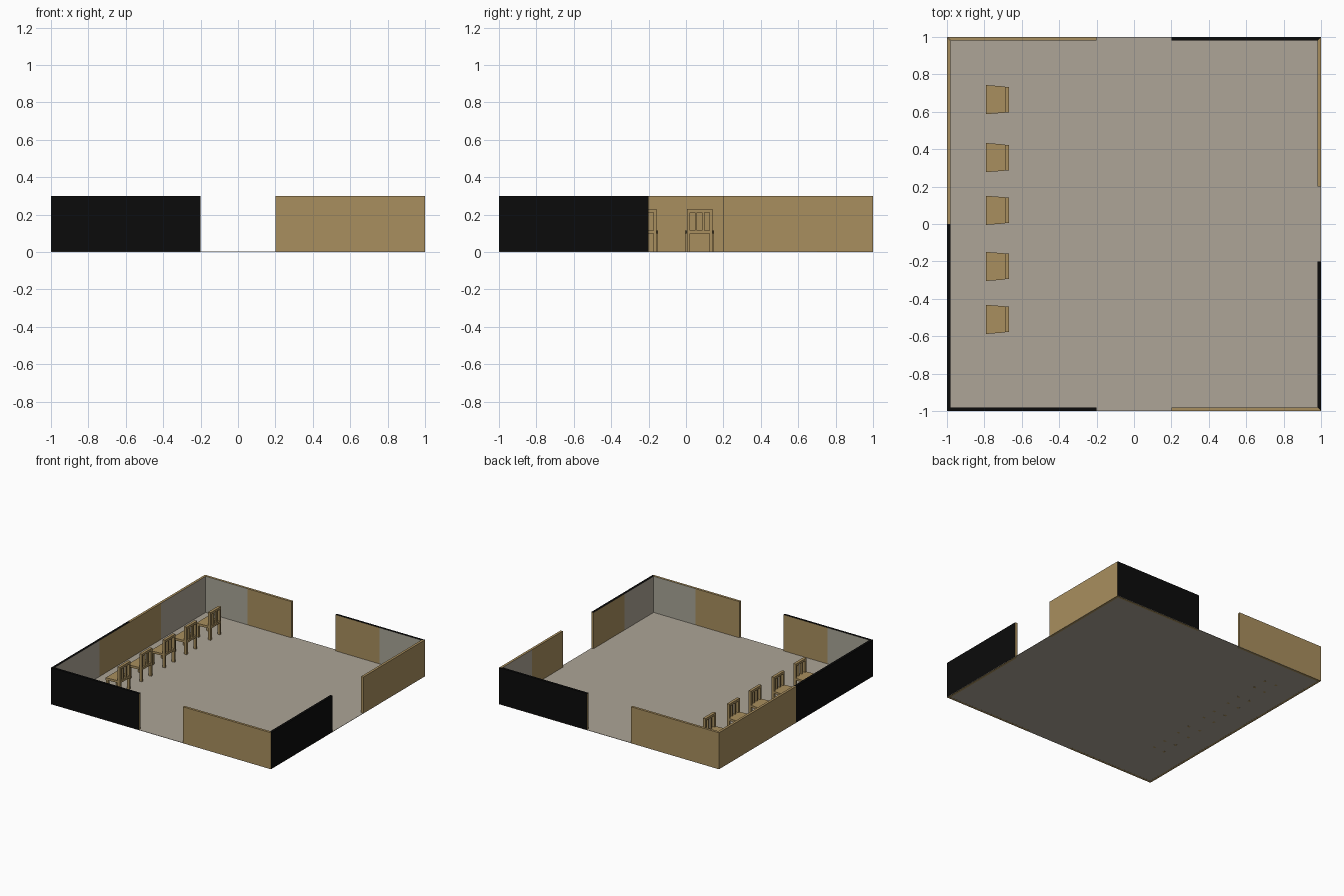
import bpy, bmesh, math
from mathutils import Vector, Matrix

if "Cube" in bpy.data.objects:
    bpy.data.objects.remove(bpy.data.objects["Cube"])


def material(name, r, g, b):
    lin = [((c / 255 + 0.055) / 1.055) ** 2.4 if c > 10 else c / 255 / 12.92 for c in (r, g, b)]
    m = bpy.data.materials.new(name)
    m.diffuse_color = (*lin, 1)
    m.use_nodes = True
    m.node_tree.nodes["Principled BSDF"].inputs["Base Color"].default_value = m.diffuse_color
    return m


WOOD, BLACK, GREY, PALE = 0, 1, 2, 3
MATS = [material("wood", 169, 143, 94), material("black", 11, 11, 11),
        material("floor_grey", 173, 165, 151), material("plaster_grey", 169, 166, 151)]


def finish(name, bm):
    bmesh.ops.remove_doubles(bm, verts=bm.verts, dist=1e-5)
    bmesh.ops.recalc_face_normals(bm, faces=bm.faces)
    me = bpy.data.meshes.new(name)
    bm.to_mesh(me)
    bm.free()
    for m in MATS:
        me.materials.append(m)
    ob = bpy.data.objects.new(name, me)
    bpy.context.collection.objects.link(ob)
    return ob


def prism(name, outline, z0, z1, mat):
    """Extrude a flat outline upwards."""
    bm = bmesh.new()
    f = bm.faces.new([bm.verts.new((x, y, z0)) for x, y in outline])
    ext = bmesh.ops.extrude_face_region(bm, geom=[f])
    for v in ext["geom"]:
        if isinstance(v, bmesh.types.BMVert):
            v.co.z = z1
    for face in bm.faces:
        face.material_index = mat
    return finish(name, bm)


def rect(x0, x1, y0, y1):
    return [(x0, y0), (x1, y0), (x1, y1), (x0, y1)]


H, T = 0.30, 0.02


def wall(name, turn, stations, outer_cols, inner_cols):
    """Wall run along the front edge, mitred at the corners, then turned."""
    bm = bmesh.new()
    rot = Matrix.Rotation(turn * math.pi / 2, 4, 'Z')

    def quad(pts, mat):
        f = bm.faces.new([bm.verts.new(rot @ Vector(p)) for p in pts])
        f.material_index = mat

    def inner(u):
        return max(-1 + T, min(1 - T, u))

    yo, yi = -1, -1 + T
    for a, b, co, ci in zip(stations, stations[1:], outer_cols, inner_cols):
        ia, ib = inner(a), inner(b)
        quad([(a, yo, 0), (b, yo, 0), (b, yo, H), (a, yo, H)], co)
        quad([(ib, yi, 0), (ia, yi, 0), (ia, yi, H), (ib, yi, H)], ci)
        quad([(a, yo, H), (b, yo, H), (ib, yi, H), (ia, yi, H)], co)
        quad([(a, yo, 0), (ia, yi, 0), (ib, yi, 0), (b, yo, 0)], WOOD)
    # exposed ends at the doorways
    for u in (stations[0], stations[-1]):
        if abs(u) < 1:
            quad([(u, yo, 0), (u, yi, 0), (u, yi, H), (u, yo, H)], WOOD)
    return finish(name, bm)


# Floor
prism("floor", rect(-1, 1, -1, 1), 0.0005, 0.003, GREY)

# Walls with a doorway on three sides
for k, side in enumerate(("front", "right", "back")):
    plaster = GREY if side == "right" else PALE
    wall(side + "_wall_black", k, (-1, -0.6, -0.2), (BLACK, BLACK), (plaster, WOOD))
    wall(side + "_wall_wood", k, (0.2, 0.6, 1), (WOOD, WOOD), (WOOD, plaster))
# Unbroken left wall
wall("left_wall", 3, (-1, -0.4, 0, 0.4, 1), (WOOD, WOOD, BLACK, BLACK), (GREY, WOOD, WOOD, GREY))

# Row of chairs facing the left wall
SEAT0, SEAT1, TOP = 0.098, 0.116, 0.23
BX0, BX1 = -0.69, -0.667
for i, cy in enumerate((0.665, 0.355, 0.073, -0.227, -0.51)):
    tag = "_%d" % (i + 1)
    prism("seat" + tag, [(-0.792, cy - 0.078), (BX0, cy - 0.07), (BX0, cy + 0.07), (-0.792, cy + 0.078)],
          SEAT0, SEAT1, WOOD)
    prism("seat_rear" + tag, rect(BX0, BX1, cy - 0.052, cy + 0.052), SEAT0, SEAT1, WOOD)
    for s, side in ((-1, "_near"), (1, "_far")):
        ya, yb = sorted((cy + s * 0.052, cy + s * 0.068))
        prism("back_post" + side + tag, rect(BX0, BX1, ya, yb), 0, TOP - 0.018, WOOD)
        ya, yb = sorted((cy + s * 0.057, cy + s * 0.076))
        prism("front_leg" + side + tag, rect(-0.79, -0.77, ya, yb), 0, SEAT0, WOOD)
        ya, yb = sorted((cy + s * 0.013, cy + s * 0.025))
        prism("back_slat" + side + tag, rect(BX0 + 0.004, BX1 - 0.004, ya, yb), SEAT1, TOP - 0.018, WOOD)
    prism("top_rail" + tag, rect(BX0, BX1, cy - 0.068, cy + 0.068), TOP - 0.018, TOP, WOOD)
